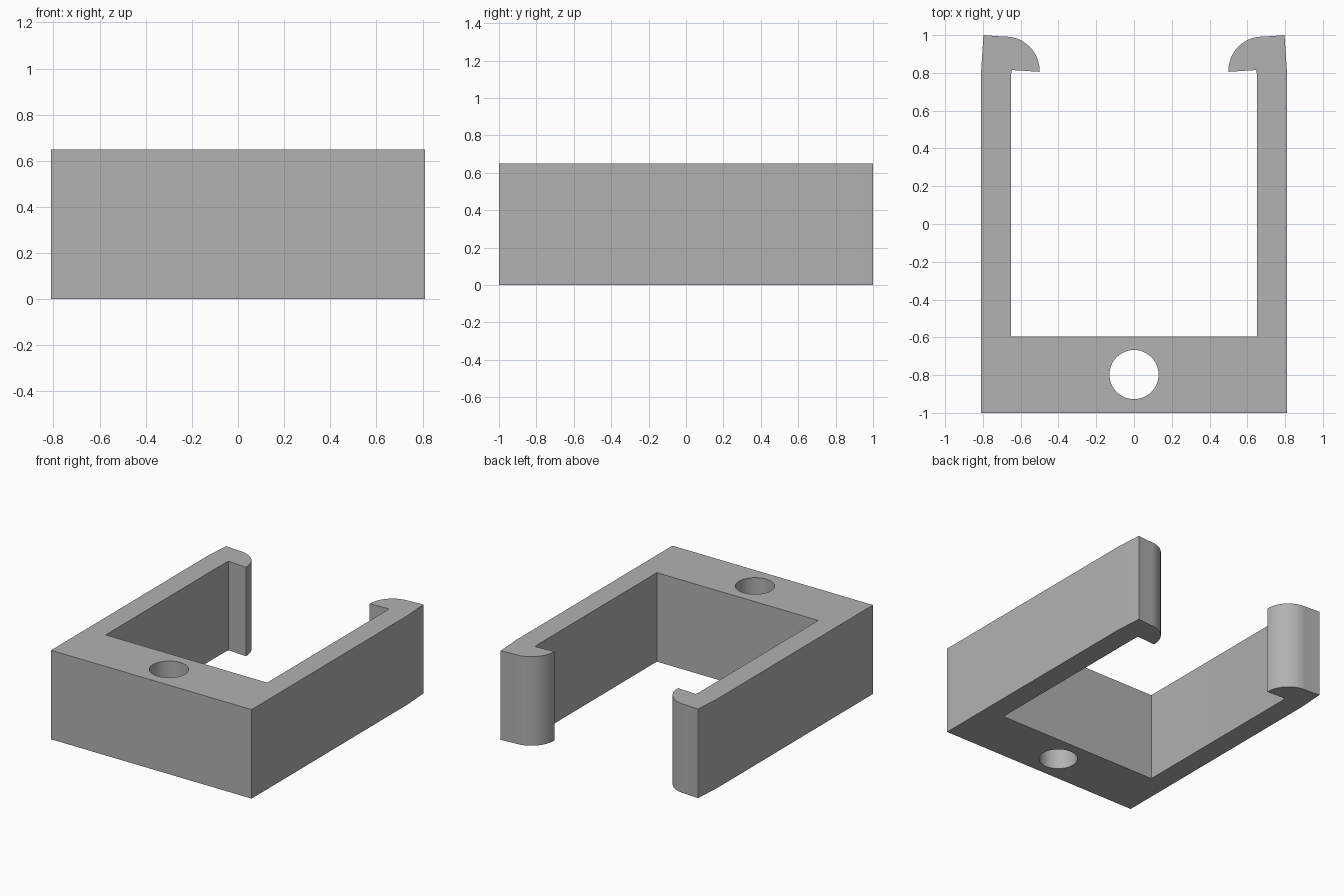
import bpy, bmesh
from math import sin, cos, radians

HEIGHT = 0.65

cube = bpy.data.objects.get("Cube")
if cube:
    bpy.data.objects.remove(cube, do_unlink=True)

# Single grey plastic
grey = bpy.data.materials.new("grey_plastic")
grey.use_nodes = True
colour = (0.445, 0.445, 0.445, 1)
grey.diffuse_color = colour
grey.node_tree.nodes["Principled BSDF"].inputs["Base Color"].default_value = colour


def hook_arc(cx, cy, radius, start, end, steps):
    """Rounded nose of the snap hook."""
    angles = [radians(start + (end - start) * i / steps) for i in range(steps + 1)]
    return [(cx + radius * cos(a), cy + radius * sin(a)) for a in angles]


def extrude_profile(name, points, height):
    bm = bmesh.new()
    base = bm.faces.new([bm.verts.new((x, y, 0)) for x, y in points])
    side = bmesh.ops.extrude_face_region(bm, geom=[base])
    top = [v for v in side["geom"] if isinstance(v, bmesh.types.BMVert)]
    bmesh.ops.translate(bm, verts=top, vec=(0, 0, height))
    bmesh.ops.recalc_face_normals(bm, faces=bm.faces)
    mesh = bpy.data.meshes.new(name)
    bm.to_mesh(mesh)
    bm.free()
    obj = bpy.data.objects.new(name, mesh)
    bpy.context.collection.objects.link(obj)
    return obj


# Half outline: base, slightly leaning arm, rounded hook, inner wall
half = [(0.81, -1), (0.81, 0.8), (0.797, 1)]
half += hook_arc(0.68, 0.812, 0.18, 88, 182, 18)
half += [(0.647, 0.815), (0.652, 0.785), (0.652, -0.595)]
outline = half + [(-x, y) for x, y in reversed(half)]
clip = extrude_profile("clip_bracket", outline, HEIGHT)
clip.data.materials.append(grey)

# Screw hole through the base
bpy.ops.mesh.primitive_cylinder_add(vertices=48, radius=0.13, depth=2,
                                    location=(0, -0.797, HEIGHT / 2))
cutter = bpy.context.object
cutter.name = "hole_cutter"
cutter.hide_render = True
cutter.data.materials.append(grey)
hole = clip.modifiers.new("screw_hole", "BOOLEAN")
hole.operation = "DIFFERENCE"
hole.solver = "EXACT"
hole.object = cutter

bpy.ops.object.select_all(action="DESELECT")
clip.select_set(True)
bpy.context.view_layer.objects.active = clip
bpy.ops.object.modifier_apply(modifier=hole.name)
bpy.data.objects.remove(cutter, do_unlink=True)

# Smooth hook noses and hole, crisp edges elsewhere
bpy.ops.object.shade_smooth_by_angle(angle=radians(25))
